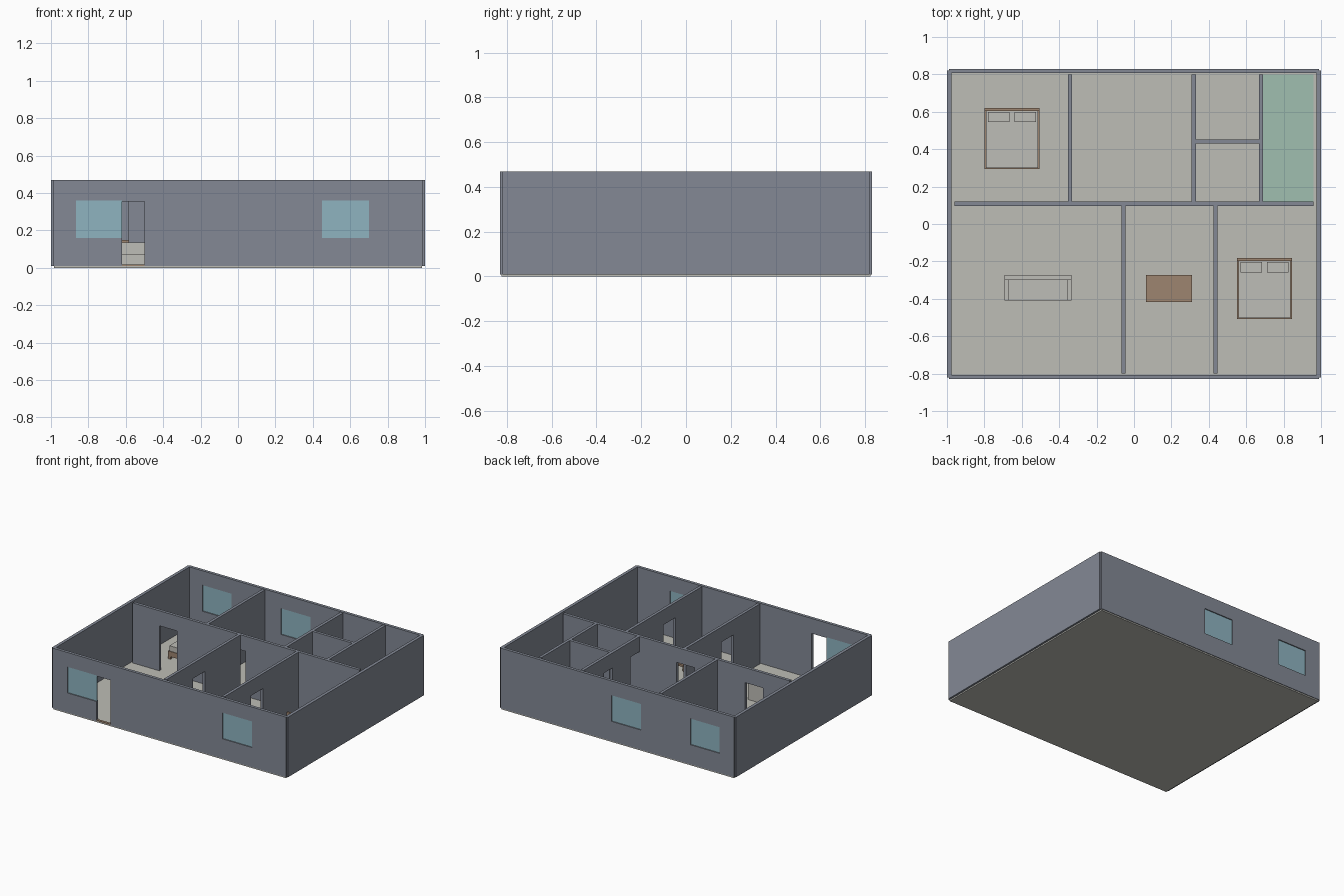
import bpy, bmesh
from mathutils import Vector

if "Cube" in bpy.data.objects:
    bpy.data.objects.remove(bpy.data.objects["Cube"])


def mat(name, r, g, b):
    m = bpy.data.materials.new(name)
    lin = [((c / 255 + 0.055) / 1.055) ** 2.4 for c in (r, g, b)]
    m.diffuse_color = (*lin, 1)
    m.use_nodes = True
    m.node_tree.nodes["Principled BSDF"].inputs["Base Color"].default_value = m.diffuse_color
    return m


WALL = mat("slate_grey", 131, 137, 149)
FLOOR = mat("warm_grey", 189, 189, 182)
GREEN = mat("pale_green", 160, 191, 176)
WOOD = mat("brown_wood", 158, 133, 112)
GLASS = mat("window_blue", 142, 180, 192)
CLOTH = mat("light_fabric", 190, 189, 183)

BASE, TOP, DOOR_TOP = 0.01, 0.47, 0.355
SILL, HEAD = 0.16, 0.36


def finish(bm, name, m):
    me = bpy.data.meshes.new(name)
    bmesh.ops.recalc_face_normals(bm, faces=bm.faces)
    bm.to_mesh(me)
    bm.free()
    me.materials.append(m)
    ob = bpy.data.objects.new(name, me)
    bpy.context.collection.objects.link(ob)
    return ob


def box(name, x0, x1, y0, y1, z0, z1, m):
    bm = bmesh.new()
    bmesh.ops.create_cube(bm, size=1)
    for v in bm.verts:
        v.co = Vector((x0 if v.co.x < 0 else x1,
                       y0 if v.co.y < 0 else y1,
                       z0 if v.co.z < 0 else z1))
    return finish(bm, name, m)


def wall(name, axis, u0, u1, d0, d1, doors=(), windows=()):
    """Wall running along an axis from u0 to u1, between depths d0 and d1."""
    holes = [(a, b, BASE, DOOR_TOP) for a, b in doors]
    holes += [(a, b, SILL, HEAD) for a, b in windows]
    us = sorted({u0, u1} | {u for h in holes for u in h[:2]})
    zs = sorted({BASE, TOP} | {z for h in holes for z in h[2:]})

    def point(u, d, z):
        return (u, d, z) if axis == "x" else (d, u, z)

    bm = bmesh.new()
    for a, b in zip(us, us[1:]):
        for c, d in zip(zs, zs[1:]):
            mu, mz = (a + b) / 2, (c + d) / 2
            if any(h[0] < mu < h[1] and h[2] < mz < h[3] for h in holes):
                continue
            bm.faces.new([bm.verts.new(point(u, d0, z))
                          for u, z in ((a, c), (b, c), (b, d), (a, d))])
    bmesh.ops.remove_doubles(bm, verts=bm.verts, dist=1e-5)
    ext = bmesh.ops.extrude_face_region(bm, geom=bm.faces[:], use_keep_orig=True)
    shift = Vector(point(0, d1 - d0, 0))
    for v in ext["geom"]:
        if isinstance(v, bmesh.types.BMVert):
            v.co += shift
    finish(bm, name, WALL)
    # Glass pane in the middle of each window opening
    mid = (d0 + d1) / 2
    for i, (a, b) in enumerate(windows):
        p, q = point(a, mid - 0.004, SILL), point(b, mid + 0.004, HEAD)
        box(f"{name}_glass_{i}", p[0], q[0], p[1], q[1], p[2], q[2], GLASS)


# Floors
box("floor_slab", -0.985, 0.985, -0.825, 0.825, 0, BASE, FLOOR)
box("terrace_floor", 0.69, 0.96, 0.12, 0.80, BASE, 0.014, GREEN)

# Outer walls
wall("front_wall", "x", -0.99, 0.99, -0.83, -0.807,
     doors=[(-0.62, -0.50)], windows=[(-0.865, -0.62), (0.45, 0.70)])
wall("back_wall", "x", -0.99, 0.99, 0.807, 0.83,
     windows=[(-0.865, -0.62), (-0.20, 0.05)])
wall("left_wall", "y", -0.82, 0.82, -1.0, -0.976)
wall("right_wall", "y", -0.82, 0.82, 0.976, 1.0)
box("front_threshold", -0.62, -0.50, -0.828, -0.809, BASE, 0.017, WOOD)

# Inner walls
wall("middle_wall", "x", -0.96, 0.96, 0.097, 0.12,
     doors=[(-0.735, -0.585), (-0.155, -0.005)])
wall("bedroom_wall", "y", 0.12, 0.80, -0.353, -0.331)
wall("bathroom_wall", "y", 0.12, 0.80, 0.308, 0.331,
     doors=[(0.12, 0.23), (0.45, 0.55)])
wall("terrace_wall", "y", 0.12, 0.80, 0.668, 0.69)
wall("closet_wall", "x", 0.331, 0.668, 0.43, 0.452)
wall("kitchen_wall", "y", -0.80, 0.097, -0.068, -0.046, doors=[(-0.48, -0.335)])
wall("second_bedroom_wall", "y", -0.80, 0.097, 0.424, 0.446, doors=[(-0.48, -0.335)])


# Beds, placed by their front left corner
def bed(name, x, y):
    w, d = 0.295, 0.325
    box(name + "_frame", x, x + w, y, y + d - 0.015, 0.03, 0.07, WOOD)
    box(name + "_headboard", x, x + w, y + d - 0.015, y + d, BASE, 0.15, WOOD)
    box(name + "_mattress", x + 0.008, x + w - 0.008, y + 0.005, y + d - 0.015,
        0.07, 0.11, CLOTH)
    for i, px in enumerate((0.02, 0.16)):
        box(f"{name}_pillow_{i}", x + px, x + px + 0.115,
            y + 0.25, y + 0.305, 0.11, 0.125, CLOTH)
    for i, (lx, ly) in enumerate(((0, 0), (w - 0.02, 0))):
        box(f"{name}_leg_{i}", x + lx, x + lx + 0.02, y + ly, y + ly + 0.02,
            BASE, 0.03, WOOD)


bed("main_bed", -0.80, 0.295)
bed("second_bed", 0.55, -0.508)

# Sofa
box("sofa_seat", -0.668, -0.358, -0.41, -0.30, BASE, 0.075, CLOTH)
box("sofa_back", -0.693, -0.333, -0.30, -0.272, BASE, 0.135, CLOTH)
for side, x in (("left", -0.693), ("right", -0.358)):
    box(f"sofa_{side}_arm", x, x + 0.025, -0.41, -0.30, BASE, 0.10, CLOTH)

# Table
box("table_top", 0.065, 0.31, -0.417, -0.272, 0.11, 0.125, WOOD)
for i, x in enumerate((0.07, 0.285)):
    for j, y in enumerate((-0.412, -0.297)):
        box(f"table_leg_{i}_{j}", x, x + 0.02, y, y + 0.02, BASE, 0.11, WOOD)
